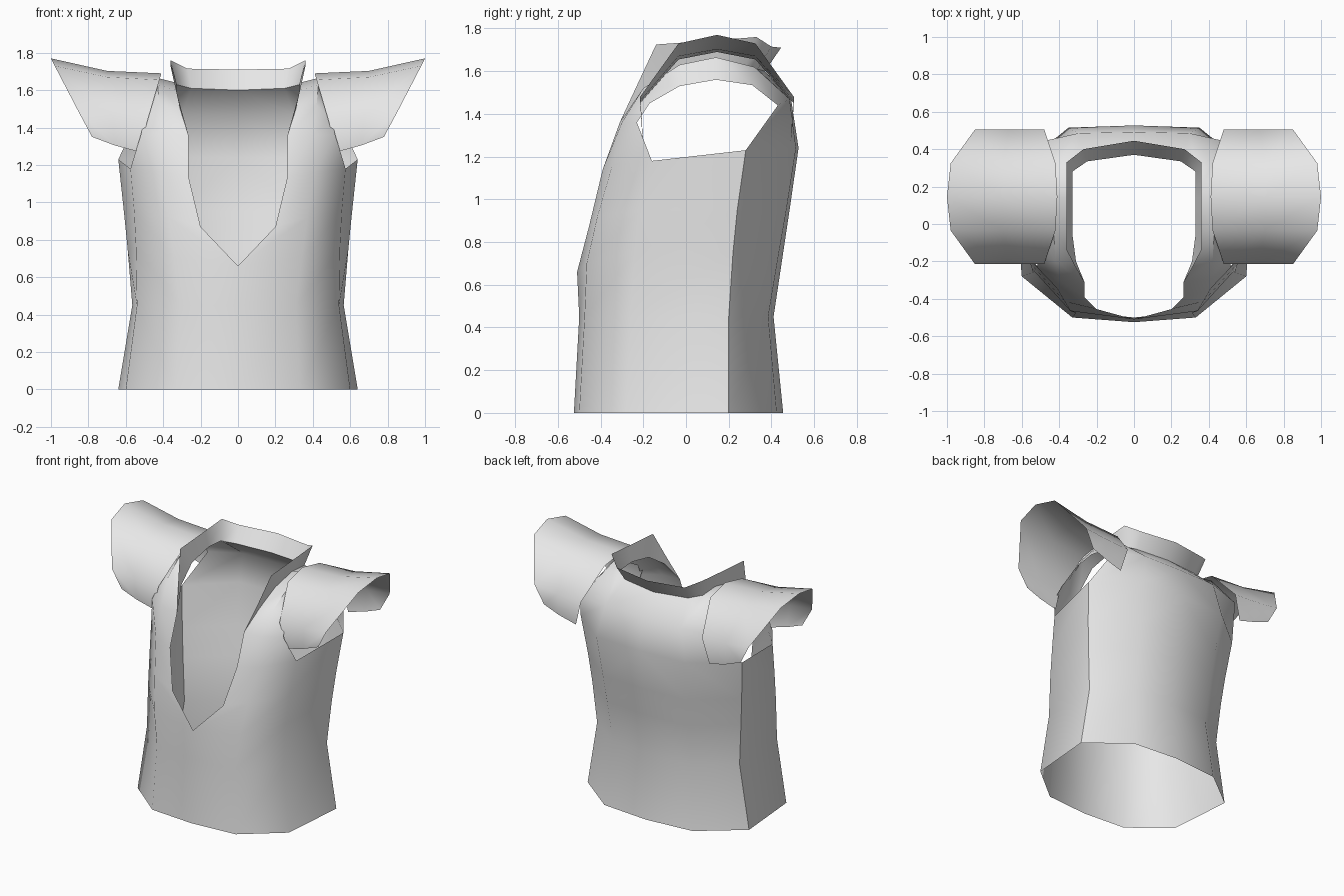
import bpy, bmesh, math
from mathutils import Vector

cube = bpy.data.objects.get("Cube")
if cube:
    bpy.data.objects.remove(cube)

fabric = bpy.data.materials.new("grey_fabric")
fabric.use_nodes = True
fabric.diffuse_color = (0.8, 0.8, 0.8, 1)
fabric.node_tree.nodes["Principled BSDF"].inputs["Base Color"].default_value = (0.8, 0.8, 0.8, 1)


def cloth(name, patches, centre, angle=50):
    """Sew grids of points into one half shell and mirror it across x."""
    bm = bmesh.new()
    for rows in patches:
        grid = [[bm.verts.new(p) for p in row] for row in rows]
        for a, b in zip(grid, grid[1:]):
            for i in range(len(a) - 1):
                bm.faces.new((a[i], a[i + 1], b[i + 1], b[i]))
    bmesh.ops.remove_doubles(bm, verts=bm.verts, dist=0.001)
    bmesh.ops.recalc_face_normals(bm, faces=bm.faces)
    # Point the open shell's normals away from its middle
    c = Vector(centre)
    if sum(f.normal.dot(f.calc_center_median() - c) * f.calc_area() for f in bm.faces) < 0:
        bmesh.ops.reverse_faces(bm, faces=bm.faces)
    mesh = bpy.data.meshes.new(name)
    bm.to_mesh(mesh)
    bm.free()
    mesh.materials.append(fabric)
    obj = bpy.data.objects.new(name, mesh)
    bpy.context.collection.objects.link(obj)
    bpy.ops.object.select_all(action='DESELECT')
    obj.select_set(True)
    bpy.context.view_layer.objects.active = obj
    bpy.ops.object.shade_smooth_by_angle(angle=math.radians(angle))
    mirror = obj.modifiers.new("mirror", 'MIRROR')
    mirror.use_clip = True
    return obj


# Torso rings, front centre round to back centre, hem to chest
torso = [
    [(0, -.525, 0), (.33, -.50, 0), (.60, -.28, 0), (.64, .20, 0), (.35, .425, 0), (0, .455, 0)],
    [(0, -.50, .45), (.31, -.475, .45), (.54, -.26, .45), (.565, .20, .45), (.31, .385, .45), (0, .41, .45)],
    [(0, -.51, .66), (.34, -.465, .70), (.545, -.24, .75), (.59, .22, .75), (.32, .435, .75), (0, .455, .75)],
    [(.20, -.455, .87), (.37, -.415, .92), (.555, -.21, .95), (.61, .24, .95), (.33, .47, .95), (0, .485, .95)],
    [(.265, -.39, 1.14), (.41, -.345, 1.16), (.575, -.16, 1.18), (.64, .28, 1.23), (.35, .515, 1.24), (0, .527, 1.24)],
]

# Shoulder strap: neckline, middle, armhole, from chest over to the back
strap = [
    torso[4][:3],
    [(.265, -.31, 1.36), (.40, -.30, 1.36), (.52, -.23, 1.36)],
    [(.31, -.20, 1.50), (.42, -.20, 1.52), (.50, -.17, 1.45)],
    [(.33, -.05, 1.60), (.43, -.03, 1.63), (.50, -.03, 1.53)],
    [(.33, .14, 1.64), (.43, .14, 1.665), (.50, .14, 1.56)],
    [(.33, .28, 1.63), (.42, .32, 1.62), (.50, .31, 1.535)],
    [(.25, .335, 1.61), (.30, .485, 1.47), (.54, .43, 1.44)],
]
nape = (0, .37, 1.60)
upper_back = (0, .492, 1.47)
neck_corner, blade, arm_back = strap[-1]

cloth("vest_body", [
    torso,
    strap,
    [torso[4][3:], [arm_back, blade, upper_back]],
    [[blade, upper_back], [neck_corner, nape]],
], (0, 0, .9))

# Standing collar flaring out from the neckline
collar_base = [row[0] for row in strap[1:]] + [nape]
collar_top = [(.267, -.308, 1.365), (.318, -.222, 1.55), (.36, -.14, 1.725), (.36, .14, 1.745),
              (.36, .33, 1.76), (.27, .40, 1.715), (0, .445, 1.71)]
cloth("collar", [[collar_base, collar_top]], (0, .1, 1.6))

# Cap sleeve: an arch open underneath, front half repeated at the back
MID_Y = .145
front_arch = [
    [(.53, -.20, 1.27), (.66, -.205, 1.305), (.78, -.205, 1.35)],
    [(.48, -.215, 1.45), (.67, -.215, 1.46), (.85, -.215, 1.48)],
    [(.42, -.035, 1.655), (.70, -.035, 1.67), (.98, -.035, 1.73)],
]
ridge = [(.41, MID_Y, 1.69), (.70, MID_Y, 1.703), (1.0, MID_Y, 1.77)]
back_arch = [[(x, 2 * MID_Y - y, z) for x, y, z in row] for row in reversed(front_arch)]
cloth("cap_sleeves", [front_arch + [ridge] + back_arch], (.7, MID_Y, 1.4), 80)
